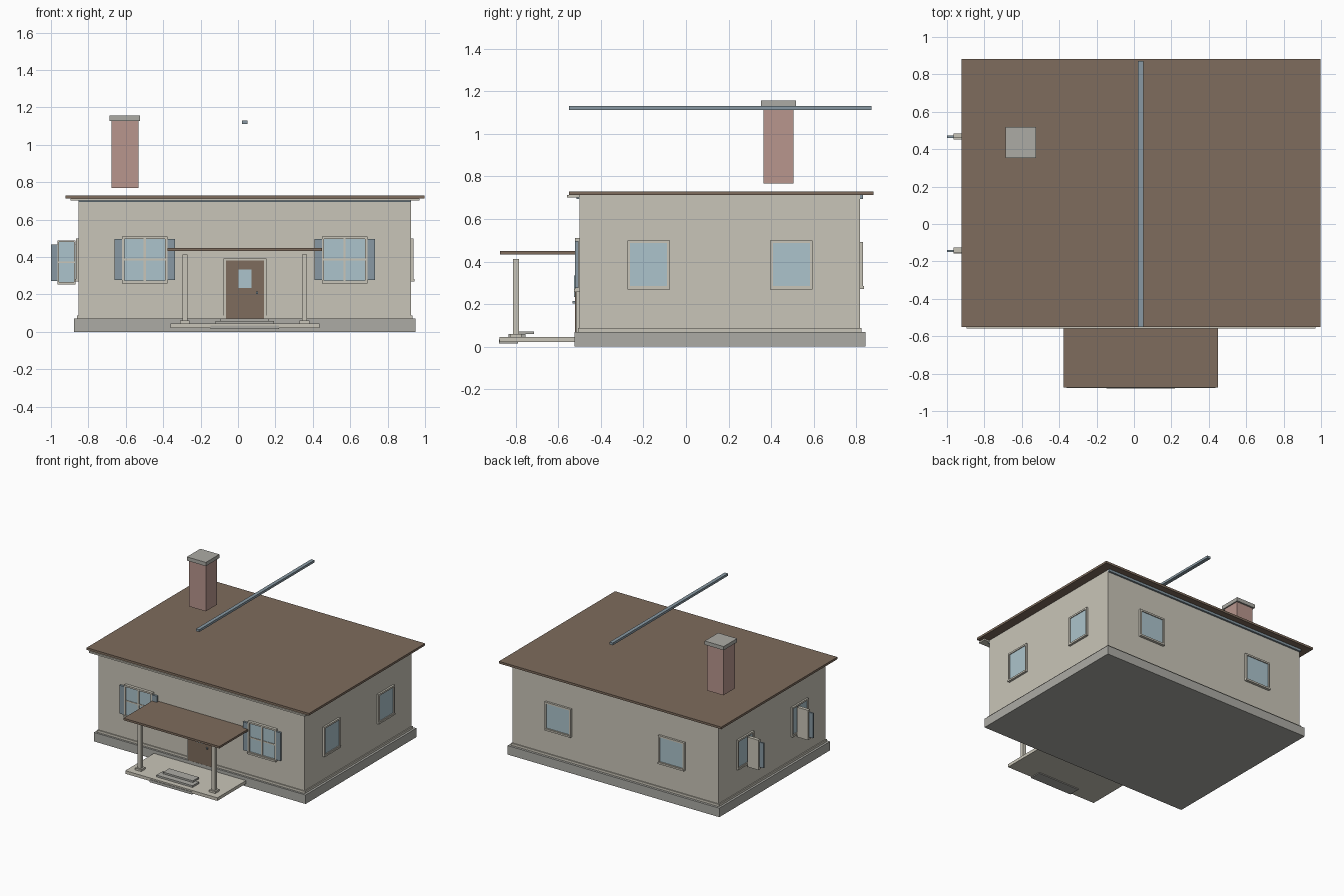
import bpy, bmesh
from mathutils import Vector

old = bpy.data.objects.get("Cube")
if old:
    bpy.data.objects.remove(old, do_unlink=True)


def material(name, rgb):
    """Make a flat material from 0-255 display values."""
    lin = [((c / 255 + 0.055) / 1.055) ** 2.4 for c in rgb]
    m = bpy.data.materials.new(name)
    m.use_nodes = True
    m.diffuse_color = (*lin, 1)
    m.node_tree.nodes["Principled BSDF"].inputs["Base Color"].default_value = (*lin, 1)
    return m


plaster = material("plaster", (201, 197, 184))
stone = material("stone", (172, 171, 165))
brown = material("brown", (126, 108, 93))
glass = material("glass", (172, 196, 204))
blue_grey = material("blue_grey", (136, 153, 163))
brick = material("brick", (184, 150, 141))


def box(name, mat, x, y, z):
    """Add a box from its (low, high) extents on each axis."""
    bm = bmesh.new()
    bmesh.ops.create_cube(bm, size=1)
    lo, hi = (Vector(p) for p in zip(x, y, z))
    for v in bm.verts:
        v.co = [l + (h - l) * (c + 0.5) for l, h, c in zip(lo, hi, v.co)]
    mesh = bpy.data.meshes.new(name)
    bm.to_mesh(mesh)
    bm.free()
    mesh.materials.append(mat)
    ob = bpy.data.objects.new(name, mesh)
    bpy.context.collection.objects.link(ob)
    return ob


def wall_box(name, mat, side, wall, u, depth, z):
    """Add a box on a wall: u runs along the wall, depth points outward."""
    sign = 1 if side[0] == "+" else -1
    out = tuple(sorted(wall + sign * d for d in depth))
    x, y = (out, u) if side[1] == "x" else (u, out)
    return box(name, mat, x, y, z)


def window(name, side, wall, u, z, depth, bar=0.013, muntins=False):
    """Backing, glass, frame bars and sill, with optional glazing bars."""
    (a, b), (c, d) = u, z

    def part(label, mat, uu, zz, dd):
        wall_box(name + "_" + label, mat, side, wall, uu, dd, zz)

    part("backing", plaster, u, z, (0, depth * 0.3))
    part("glass", glass, (a + bar, b - bar), (c + bar, d - bar), (depth * 0.3, depth * 0.55))
    for label, uu in (("stile_low", (a, a + bar)), ("stile_high", (b - bar, b))):
        part(label, plaster, uu, z, (0, depth))
    for label, zz in (("bottom_rail", (c, c + bar)), ("top_rail", (d - bar, d))):
        part(label, plaster, (a + bar, b - bar), zz, (0, depth))
    part("sill", plaster, (a, b), (c - 0.004, c + bar * 0.7), (0, depth * 1.25))
    if muntins:
        mu, mz = (a + b) / 2, (c + d) / 2
        part("upright_bar", plaster, (mu - 0.006, mu + 0.006), z, (0, depth * 0.85))
        part("cross_bar", plaster, u, (mz - 0.005, mz + 0.005), (0, depth * 0.75))


def shutters(name, y, u, z, width=0.04):
    box(name + "_right_shutter", blue_grey, (u[0] - width, u[0]), y, z)
    box(name + "_left_shutter", blue_grey, (u[1], u[1] + width), y, z)


# Walls and foundation
L, R, F, B = -0.853, 0.925, -0.5, 0.817
MID = 0.036
box("foundation", stone, (-0.878, 0.95), (-0.523, 0.843), (0, 0.07))
box("base_trim", plaster, (L - 0.008, R + 0.008), (F - 0.008, B + 0.008), (0.07, 0.088))
box("walls", plaster, (L, R), (F, B), (0.07, 0.715))

# Roof, eaves and floating ridge
box("roof", brown, (-0.922, 0.998), (-0.55, 0.882), (0.713, 0.73))
box("front_eave", plaster, (-0.895, 0.97), (-0.56, F), (0.701, 0.713))
box("front_eave_trim", blue_grey, (L, R), (F - 0.014, F), (0.693, 0.702))
box("back_eave_trim", blue_grey, (L, R), (B, B + 0.014), (0.695, 0.713))
box("ridge_bar", blue_grey, (0.022, 0.05), (-0.55, 0.872), (1.112, 1.13))

# Chimney
box("chimney", brick, (-0.676, -0.533), (0.364, 0.505), (0.768, 1.128))
box("chimney_cap", stone, (-0.688, -0.524), (0.352, 0.518), (1.128, 1.157))

# Porch
box("porch_floor", plaster, (-0.36, 0.435), (-0.876, F), (0.021, 0.045))
box("porch_roof", brown, (-0.377, 0.45), (-0.873, F), (0.433, 0.449))
box("porch_edge_step", stone, (-0.147, 0.218), (-0.88, -0.79), (0.014, 0.034))
box("lower_step", stone, (-0.12, 0.192), (-0.835, -0.755), (0.045, 0.059))
box("upper_step", stone, (-0.093, 0.163), (-0.79, -0.715), (0.059, 0.072))
for label, x in (("right", MID - 0.32), ("left", MID + 0.32)):
    box(label + "_post_base", plaster, (x - 0.026, x + 0.026), (-0.826, -0.774), (0.045, 0.06))
    box(label + "_post", plaster, (x - 0.014, x + 0.014), (-0.814, -0.786), (0.06, 0.413))

# Door
box("door_frame", plaster, (-0.078, 0.152), (F - 0.016, F), (0.068, 0.393))
box("door", brown, (-0.065, 0.138), (F - 0.022, F), (0.068, 0.381))
box("door_glass", glass, (0.002, 0.073), (F - 0.026, F), (0.234, 0.334))
box("door_knob", blue_grey, (0.096, 0.108), (F - 0.034, F - 0.022), (0.203, 0.215))

# Front windows with shutters
for label, x in (("right", MID - 0.534), ("left", MID + 0.534)):
    u = (x - 0.122, x + 0.122)
    window("front_window_" + label, "-y", F, u, (0.262, 0.51), 0.022, muntins=True)
    shutters("front_window_" + label, (F - 0.022, F - 0.006), u, (0.276, 0.496))

# Back windows
for label, x in (("right", MID - 0.49), ("left", MID + 0.49)):
    window("back_window_" + label, "+y", B, (x - 0.112, x + 0.112), (0.275, 0.492), 0.016)

# Side windows on both end walls
for label, y in (("front", -0.176), ("back", 0.495)):
    u = (y - 0.1, y + 0.1)
    window("left_window_" + label, "+x", R, u, (0.273, 0.5), 0.014)
    window("right_window_" + label, "-x", L, u, (0.273, 0.5), 0.014)

# Casements standing out from the right end wall
for label, y in (("front", -0.126), ("back", 0.485)):
    u = (-0.965, -0.87)
    window("casement_" + label, "-y", y, u, (0.258, 0.487), 0.026, 0.008)
    box("casement_bar_" + label, plaster, u, (y - 0.022, y), (0.368, 0.376))
    shutters("casement_" + label, (y - 0.024, y - 0.012), u, (0.273, 0.468), 0.035)
